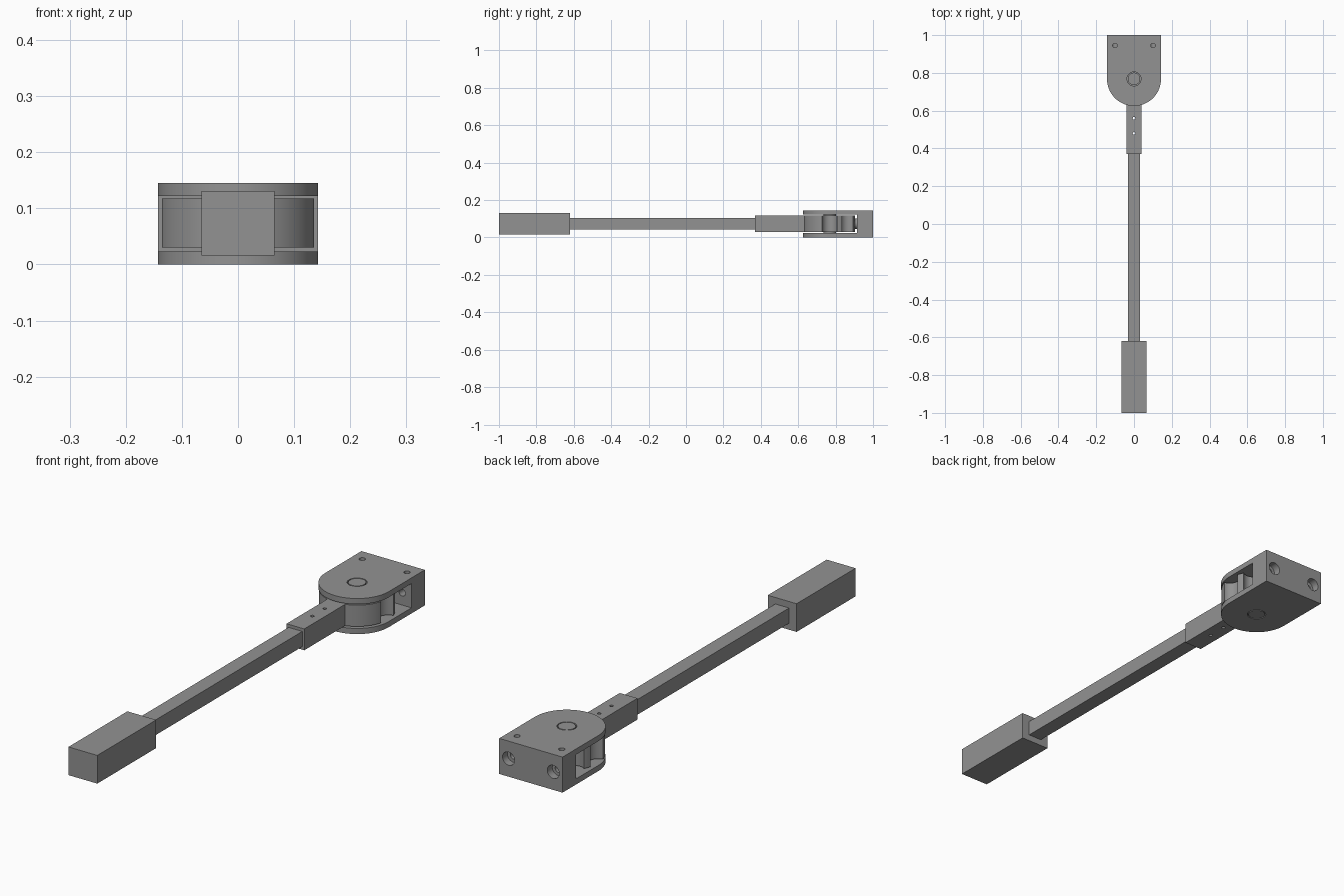
import bpy, bmesh, math
from mathutils import Vector

if "Cube" in bpy.data.objects:
    bpy.data.objects.remove(bpy.data.objects["Cube"])

grey = bpy.data.materials.new("machined grey")
grey.diffuse_color = (0.29, 0.29, 0.29, 1)
grey.use_nodes = True
grey.node_tree.nodes["Principled BSDF"].inputs["Base Color"].default_value = grey.diffuse_color
PIVOT = 0.768   # y of the pivot axis
MID = 0.0735    # z of the tool's centre plane


def prism(name, outline, z0, z1):
    """Extrude an xy outline between two heights."""
    bm = bmesh.new()
    face = bm.faces.new([bm.verts.new((x, y, z0)) for x, y in outline])
    out = bmesh.ops.extrude_face_region(bm, geom=[face])
    verts = [v for v in out["geom"] if isinstance(v, bmesh.types.BMVert)]
    bmesh.ops.translate(bm, verts=verts, vec=(0, 0, z1 - z0))
    bmesh.ops.recalc_face_normals(bm, faces=bm.faces)
    mesh = bpy.data.meshes.new(name)
    bm.to_mesh(mesh)
    bm.free()
    mesh.materials.append(grey)
    ob = bpy.data.objects.new(name, mesh)
    bpy.context.collection.objects.link(ob)
    return ob


def box(name, x, y0, y1, z0, z1):
    return prism(name, [(-x, y0), (x, y0), (x, y1), (-x, y1)], z0, z1)


def cylinder(name, start, end, r, sides=32):
    a, b = Vector(start), Vector(end)
    bpy.ops.mesh.primitive_cylinder_add(
        vertices=sides, radius=r, depth=(b - a).length, location=(a + b) / 2,
        rotation=(b - a).to_track_quat('Z', 'Y').to_euler())
    ob = bpy.context.object
    ob.name = name
    ob.data.materials.append(grey)
    return ob


def apply_bool(ob, other, operation='DIFFERENCE'):
    bpy.context.view_layer.objects.active = ob
    mod = ob.modifiers.new("bool", 'BOOLEAN')
    mod.operation, mod.object, mod.solver = operation, other, 'EXACT'
    bpy.ops.object.modifier_apply(modifier=mod.name)
    bpy.data.objects.remove(other)


def smooth(ob):
    bpy.ops.object.select_all(action='DESELECT')
    ob.select_set(True)
    bpy.context.view_layer.objects.active = ob
    bpy.ops.object.shade_smooth_by_angle(angle=math.radians(30))


# Grip and square shaft
box("grip", 0.065, -1.0, -0.62, 0.016, 0.131)
box("shaft", 0.031, -0.62, 0.40, MID - 0.031, MID + 0.031)

# Ratchet wheel with its shaft socket
wheel = cylinder("ratchet_wheel", (0, PIVOT, 0.030), (0, PIVOT, 0.117), 0.141, 96)
for i in range(5):
    a = math.radians(45 * i)
    x, y = 0.141 * math.cos(a), PIVOT + 0.141 * math.sin(a)
    apply_bool(wheel, cylinder("notch", (x, y, -0.1), (x, y, 0.3), 0.041))
apply_bool(wheel, box("socket", 0.04, 0.37, 0.70, 0.030, 0.117), 'UNION')
for y in (0.48, 0.56):
    apply_bool(wheel, cylinder("rivet_hole", (0, y, -0.1), (0, y, 0.3), 0.007, 16))
smooth(wheel)

# Housing: two round-nosed plates joined by a rear block
R = 0.143
arc = [(R * math.cos(t), PIVOT + R * math.sin(t))
       for t in (math.pi + math.pi * i / 48 for i in range(49))]
housing = prism("housing", arc + [(R, 1.0), (-R, 1.0)], 0, 0.145)
apply_bool(housing, box("gap", 0.3, 0.4, 0.914, 0.023, 0.122))
apply_bool(housing, cylinder("pin_hole", (0, PIVOT, -0.1), (0, PIVOT, 0.3), 0.037, 48))
for s in (-1, 1):
    x = s * 0.101
    apply_bool(housing, cylinder("counterbore", (x, 0.968, MID), (x, 1.1, MID), 0.027))
    apply_bool(housing, cylinder("bolt_hole", (x, 0.85, MID), (x, 1.05, MID), 0.014))
    apply_bool(housing, cylinder("screw_hole", (x, 0.945, MID), (x, 0.945, 0.3), 0.012, 24))
smooth(housing)

# Pivot pin and spring plunger
smooth(cylinder("pivot_pin", (0, PIVOT, 0), (0, PIVOT, 0.145), 0.033, 48))
smooth(cylinder("plunger", (0, 0.885, MID), (0, 0.93, MID), 0.029))
